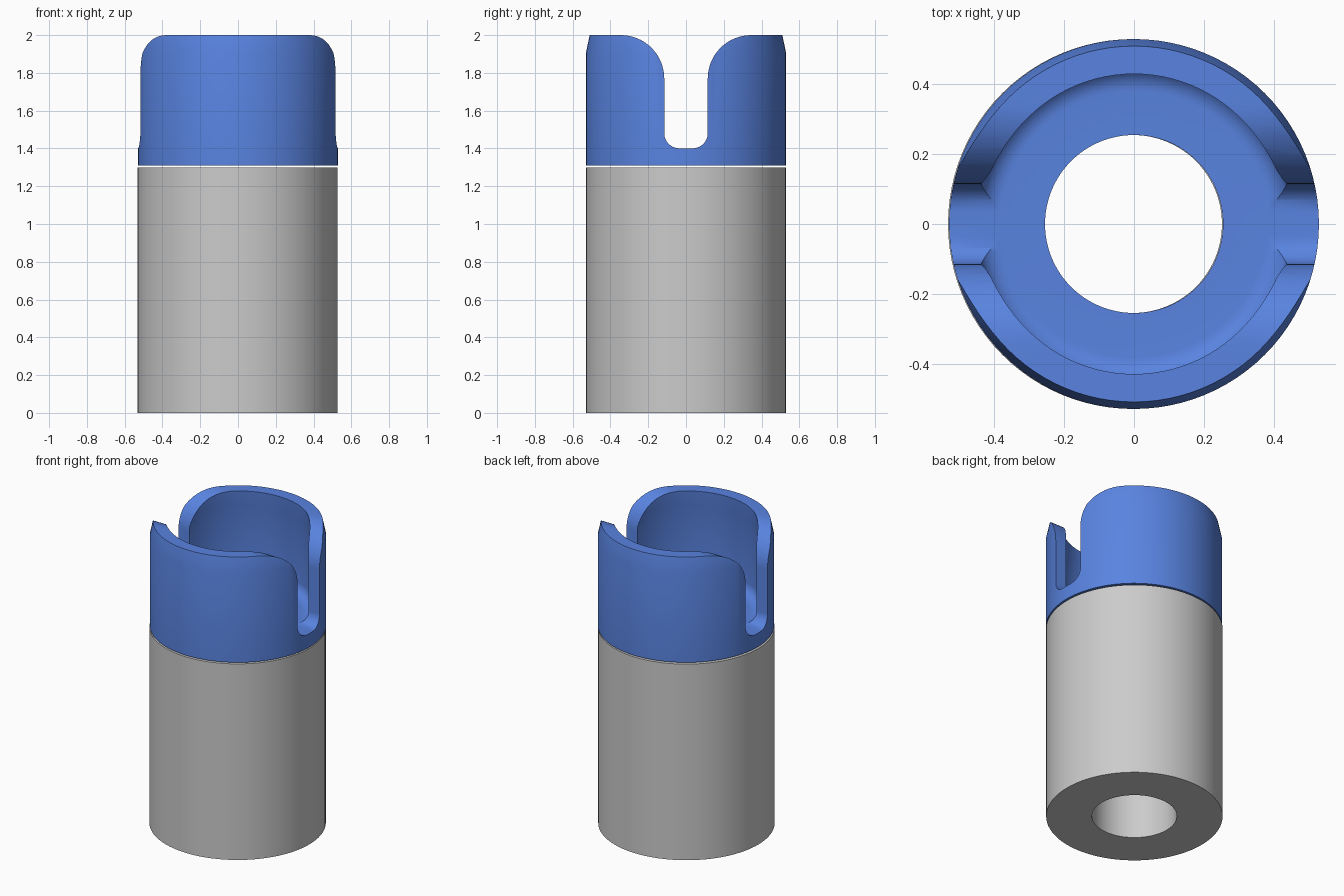
import bpy, bmesh
from math import sin, cos, pi, radians

if "Cube" in bpy.data.objects:
    bpy.data.objects.remove(bpy.data.objects["Cube"])


def make_object(name, bm):
    bmesh.ops.recalc_face_normals(bm, faces=bm.faces)
    mesh = bpy.data.meshes.new(name)
    bm.to_mesh(mesh)
    bm.free()
    obj = bpy.data.objects.new(name, mesh)
    bpy.context.collection.objects.link(obj)
    return obj


def lathe(name, profile, sides=96):
    """Revolve a closed (radius, z) profile around z."""
    bm = bmesh.new()
    rings = [[bm.verts.new((r * cos(2 * pi * i / sides), r * sin(2 * pi * i / sides), z))
              for r, z in profile] for i in range(sides)]
    n = len(profile)
    for i in range(sides):
        a, b = rings[i], rings[(i + 1) % sides]
        for j in range(n):
            k = (j + 1) % n
            bm.faces.new((a[j], b[j], b[k], a[k]))
    return make_object(name, bm)


def arc(cx, cz, rx, rz, start, end, steps=10):
    return [(cx + rx * cos(radians(start + (end - start) * i / steps)),
             cz + rz * sin(radians(start + (end - start) * i / steps)))
            for i in range(steps + 1)]


def smooth(obj):
    bpy.ops.object.select_all(action='DESELECT')
    obj.select_set(True)
    bpy.context.view_layer.objects.active = obj
    bpy.ops.object.shade_smooth_by_angle(angle=radians(30))


# Grey tube body
body = lathe("tube_body", [(0.255, 0), (0.53, 0), (0.53, 1.3), (0.255, 1.3)])
body.location.x = -0.003
smooth(body)

# Blue cup: chamfered rim, slight inward lip, filleted floor
cup = lathe("slotted_cup",
            [(0.255, 1.31), (0.53, 1.31), (0.53, 1.905), (0.51, 2.0), (0.43, 2.0),
             (0.437, 1.9), (0.452, 1.8)]
            + arc(0.382, 1.47, 0.07, 0.07, 0, -90) + [(0.255, 1.4)])

# Slot cutter: rounded bottom, flared mouth, running through along x
half = (arc(0.035, 1.4805, 0.08, 0.08, -90, 0)
        + arc(0.345, 1.77, 0.23, 0.23, 180, 90, 16) + [(0.345, 2.1)])
outline = half + [(-y, z) for y, z in reversed(half)]
bm = bmesh.new()
face = bm.faces.new([bm.verts.new((-0.8, y, z)) for y, z in outline])
moved = bmesh.ops.extrude_face_region(bm, geom=[face])["geom"]
bmesh.ops.translate(bm, vec=(1.6, 0, 0),
                    verts=[v for v in moved if isinstance(v, bmesh.types.BMVert)])
# extrusion of a lone face keeps the start cap
cutter = make_object("slot_cutter", bm)
cutter.hide_render = True

cut = cup.modifiers.new("slot", 'BOOLEAN')
cut.operation = 'DIFFERENCE'
cut.solver = 'EXACT'
cut.object = cutter
bpy.context.view_layer.objects.active = cup
bpy.ops.object.modifier_apply(modifier=cut.name)
bpy.data.objects.remove(cutter)
smooth(cup)

blue = bpy.data.materials.new("blue")
blue.diffuse_color = (0.1, 0.23, 0.75, 1)
blue.use_nodes = True
blue.node_tree.nodes["Principled BSDF"].inputs["Base Color"].default_value = blue.diffuse_color
cup.data.materials.clear()
cup.data.materials.append(blue)
